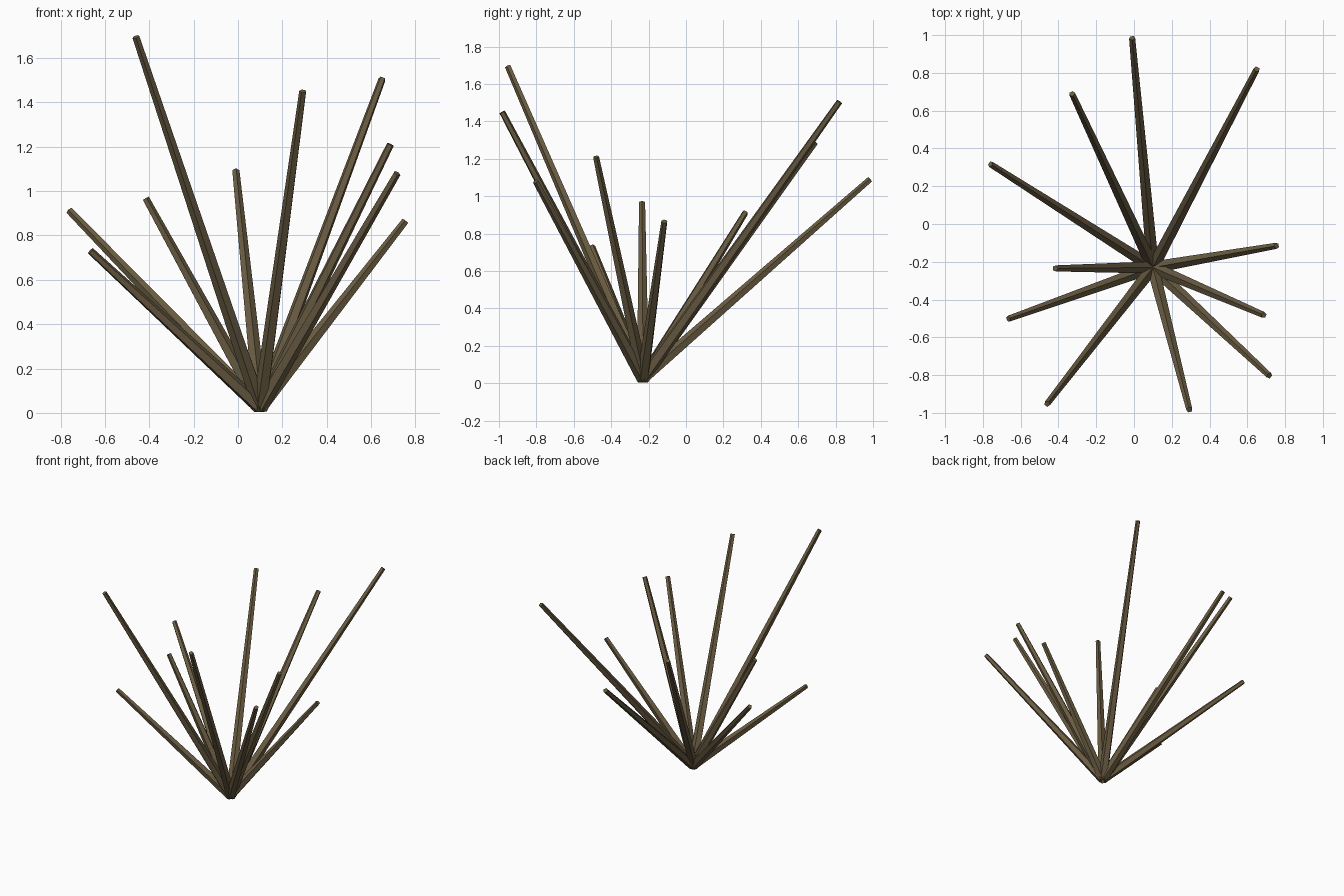
import bpy
from mathutils import Vector

cube = bpy.data.objects.get("Cube")
if cube:
    bpy.data.objects.remove(cube, do_unlink=True)

bark = bpy.data.materials.new("dry brown")
bark.use_nodes = True
colour = (0.145, 0.108, 0.055, 1)
bark.diffuse_color = colour
bark.node_tree.nodes["Principled BSDF"].inputs["Base Color"].default_value = colour

ROOT = Vector((0.1, -0.23, 0.024))
TIPS = [
    (-0.01, 0.985, 1.09), (0.65, 0.82, 1.505), (-0.328, 0.69, 1.288),
    (-0.76, 0.317, 0.912), (0.755, -0.115, 0.865), (-0.417, -0.235, 0.967),
    (-0.665, -0.502, 0.73), (0.687, -0.482, 1.21), (0.717, -0.803, 1.08),
    (-0.46, -0.952, 1.695), (0.293, -0.983, 1.45),
]


def stick(name, tip):
    """Tapered five-sided twig from the shared root to its tip."""
    axis = Vector(tip) - ROOT
    bpy.ops.mesh.primitive_cone_add(
        vertices=5, radius1=0.034, radius2=0.017, depth=axis.length,
        location=ROOT + axis / 2, rotation=axis.to_track_quat('Z', 'Y').to_euler())
    twig = bpy.context.object
    twig.name = name
    twig.data.materials.append(bark)


# Spray of twigs fanning out of one point
for i, tip in enumerate(TIPS):
    stick(f"twig_{i + 1}", tip)
